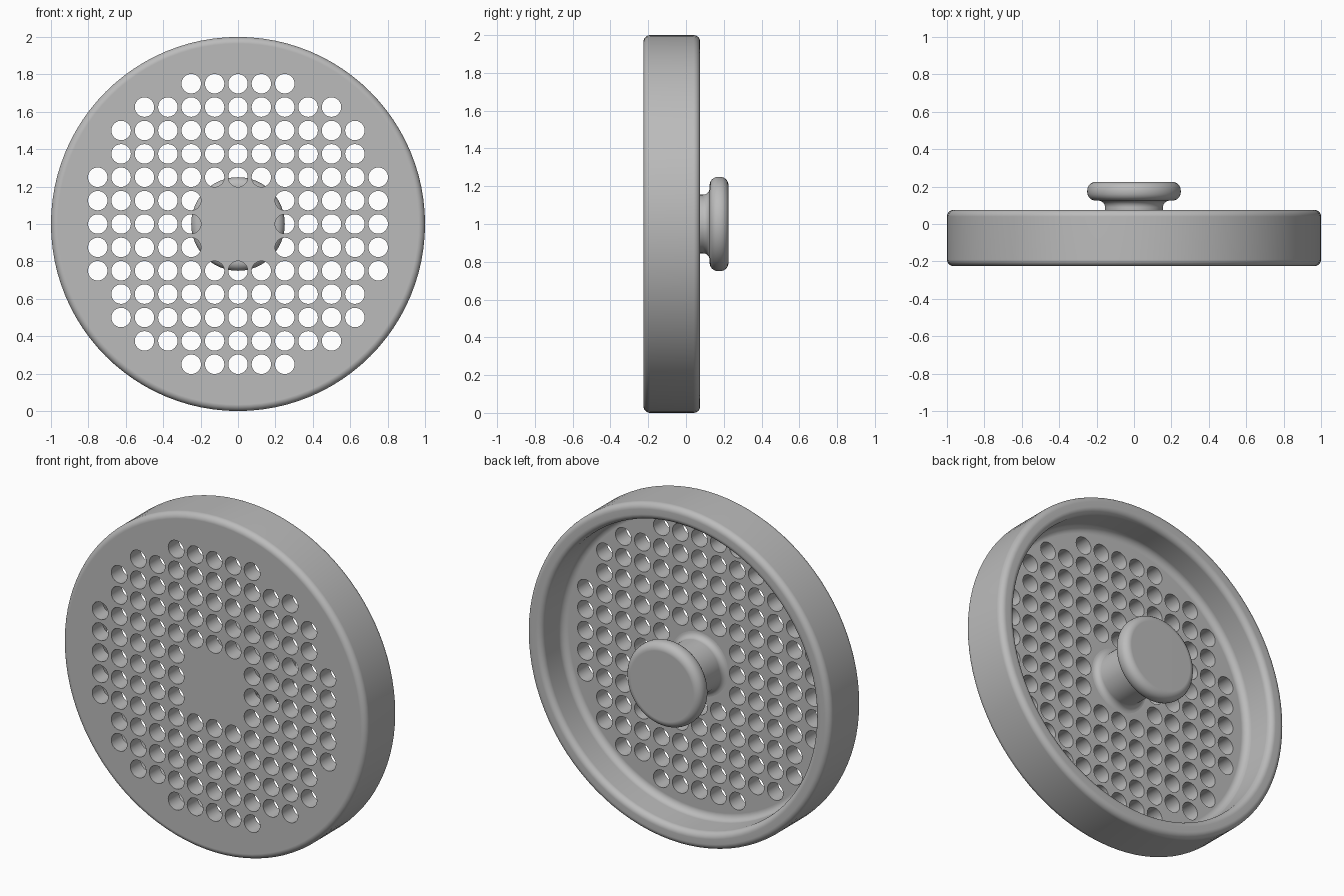
import bpy
import bmesh
from math import cos, sin, radians, pi
from mathutils import Matrix

if "Cube" in bpy.data.objects:
    bpy.data.objects.remove(bpy.data.objects["Cube"])

FRONT, FLOOR, RIM, KNOB_END = -0.225, -0.125, 0.075, 0.225
CENTRE_Z = 1.0
PITCH, HOLE_R = 0.125, 0.052

grey = bpy.data.materials.new("grey")
grey.use_nodes = True
GREY = (0.5, 0.5, 0.5, 1)
grey.diffuse_color = GREY
grey.node_tree.nodes["Principled BSDF"].inputs["Base Color"].default_value = GREY


def arc(r, y, size, start, end, steps=6):
    """Points of a rounded corner in the (radius, y) plane."""
    angles = [radians(start + (end - start) * i / steps) for i in range(steps + 1)]
    return [(r + size * cos(a), y + size * sin(a)) for a in angles]


def add_object(name, bm):
    mesh = bpy.data.meshes.new(name)
    bm.to_mesh(mesh)
    bm.free()
    mesh.materials.append(grey)
    obj = bpy.data.objects.new(name, mesh)
    bpy.context.collection.objects.link(obj)
    return obj


def turned(name, profile, sides=96):
    """Revolve an open profile about the y axis and cap both ends."""
    bm = bmesh.new()
    verts = [bm.verts.new((r, y, CENTRE_Z)) for r, y in profile]
    edges = [bm.edges.new(pair) for pair in zip(verts, verts[1:])]
    bmesh.ops.spin(bm, geom=verts + edges, cent=(0, 0, CENTRE_Z), axis=(0, 1, 0),
                   angle=2 * pi, steps=sides, use_merge=False)
    bmesh.ops.remove_doubles(bm, verts=bm.verts[:], dist=0.0005)
    bmesh.ops.holes_fill(bm, edges=[e for e in bm.edges if e.is_boundary], sides=0)
    bmesh.ops.recalc_face_normals(bm, faces=bm.faces[:])
    return add_object(name, bm)


def select_only(obj):
    bpy.ops.object.select_all(action="DESELECT")
    obj.select_set(True)
    bpy.context.view_layer.objects.active = obj


def smooth(obj):
    select_only(obj)
    bpy.ops.object.shade_smooth_by_angle(angle=radians(35))
    weighted = obj.modifiers.new("flat_face_normals", "WEIGHTED_NORMAL")
    weighted.keep_sharp = True


# Shallow dish with a raised rounded rim
dish = turned("perforated_dish",
              arc(0.965, FRONT + 0.035, 0.035, -90, 0)
              + arc(0.965, RIM - 0.035, 0.035, 0, 90)
              + arc(0.935, RIM - 0.035, 0.035, 90, 180)
              + arc(0.86, FLOOR + 0.04, 0.04, 0, -90))

# Square grid of drain holes, round outside, solid under the knob
bm = bmesh.new()
for i in range(-6, 7):
    for j in range(-6, 7):
        if i * i + j * j <= 41 and max(abs(i), abs(j)) > 1:
            place = Matrix.Translation((i * PITCH, (FRONT + FLOOR) / 2, CENTRE_Z + j * PITCH))
            bmesh.ops.create_cone(bm, cap_ends=True, segments=32, radius1=HOLE_R,
                                  radius2=HOLE_R, depth=0.16,
                                  matrix=place @ Matrix.Rotation(pi / 2, 4, "X"))
cutter = add_object("hole_cutter", bm)
cutter.hide_render = True

cut = dish.modifiers.new("holes", "BOOLEAN")
cut.operation = "DIFFERENCE"
cut.solver = "EXACT"
cut.object = cutter
select_only(dish)
bpy.ops.object.modifier_apply(modifier=cut.name)
bpy.data.objects.remove(cutter)
smooth(dish)

# Central knob: flared stem and rounded cap
knob = turned("knob",
              [(0.19, FLOOR - 0.01)]
              + arc(0.19, FLOOR + 0.035, 0.035, -90, -180)
              + arc(0.19, 0.09, 0.035, 180, 90)
              + arc(0.205, 0.17, 0.045, -90, 0)
              + arc(0.205, KNOB_END - 0.045, 0.045, 0, 90))
smooth(knob)
